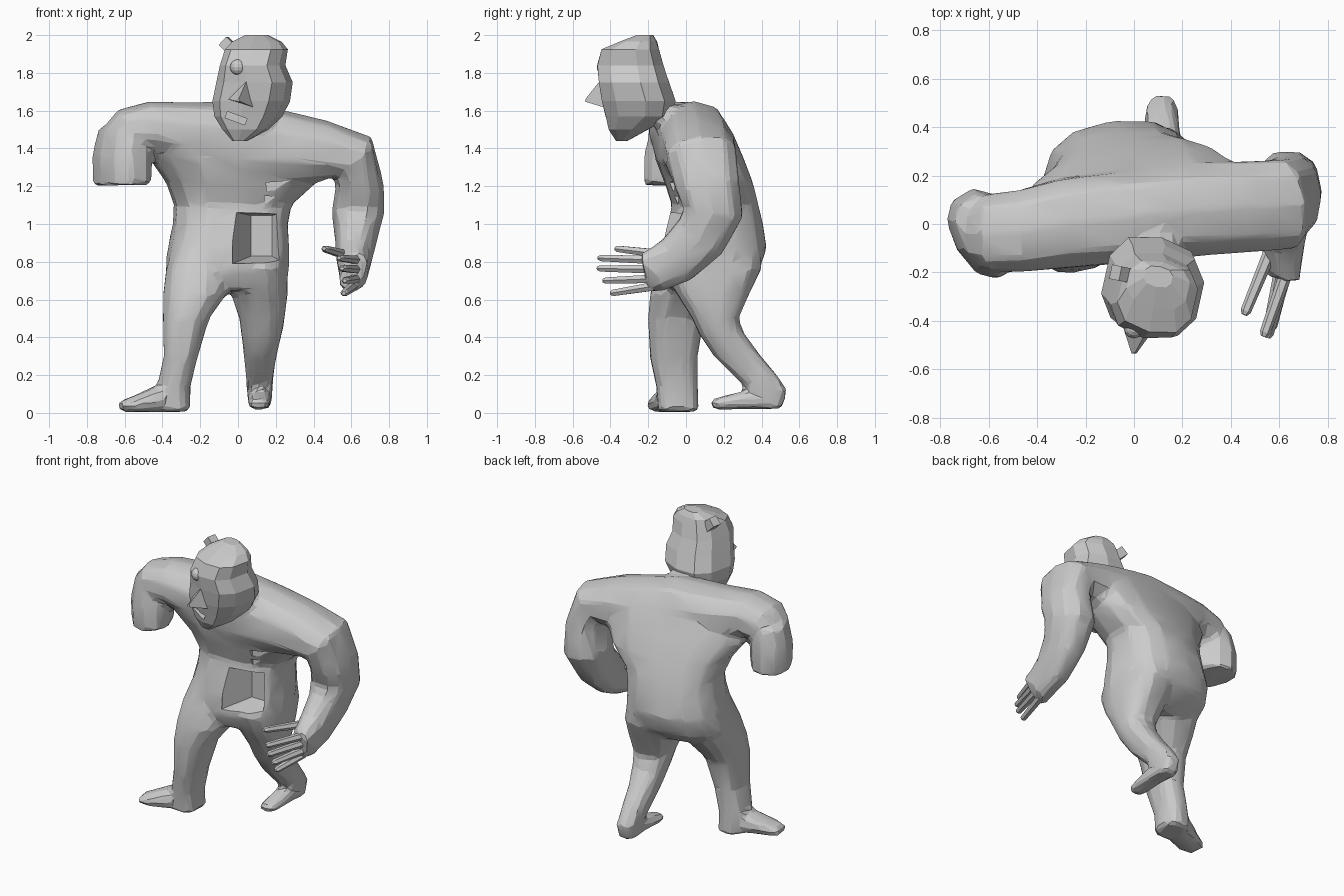
import bpy, bmesh, math
from mathutils import Vector, Euler


def ring(c, u, v, n, e):
    """Super-ellipse cross-section around c with half-axes u and v."""
    pts = []
    for i in range(n):
        a = 2 * math.pi * (i + 0.5) / n
        s, t = math.cos(a), math.sin(a)
        pts.append(c + u * math.copysign(abs(s) ** (2 / e), s)
                   + v * math.copysign(abs(t) ** (2 / e), t))
    return pts


def finish(name, bm):
    me = bpy.data.meshes.new(name)
    bm.to_mesh(me)
    bm.free()
    ob = bpy.data.objects.new(name, me)
    bpy.context.collection.objects.link(ob)
    return ob


def skin(name, rings):
    bm = bmesh.new()
    rows = [[bm.verts.new(p) for p in r] for r in rings]
    n = len(rows[0])
    for a, b in zip(rows, rows[1:]):
        for i in range(n):
            j = (i + 1) % n
            bm.faces.new((a[i], a[j], b[j], b[i]))
    bm.faces.new(rows[0][::-1])
    bm.faces.new(rows[-1])
    bmesh.ops.recalc_face_normals(bm, faces=bm.faces[:])
    return finish(name, bm)


def stack(name, levels, n=12, e=2.5, yaw=0.0):
    """Loft of horizontal sections given as z, x0, x1, y0, y1."""
    r = Euler((0, 0, yaw)).to_matrix()
    return skin(name, [ring(Vector(((x0 + x1) / 2, (y0 + y1) / 2, z)),
                            r @ Vector(((x1 - x0) / 2, 0, 0)),
                            r @ Vector((0, (y1 - y0) / 2, 0)), n, e)
                       for z, x0, x1, y0, y1 in levels])


def tube(name, path, ref, n=10, e=2.4):
    """Loft along a path of x, y, z, half-size along ref, half-size across."""
    pts = [Vector(p[:3]) for p in path]
    rings = []
    for i, p in enumerate(path):
        t = (pts[min(i + 1, len(pts) - 1)] - pts[max(i - 1, 0)]).normalized()
        u = (ref - t * ref.dot(t)).normalized()
        rings.append(ring(pts[i], u * p[3], t.cross(u) * p[4], n, e))
    return skin(name, rings)


def box(name, loc, size, rot=(0, 0, 0)):
    bm = bmesh.new()
    bmesh.ops.create_cube(bm, size=1)
    m = Euler(rot).to_matrix()
    for v in bm.verts:
        v.co = m @ Vector([a * b for a, b in zip(v.co, size)]) + Vector(loc)
    return finish(name, bm)


def bake(ob):
    bpy.context.view_layer.update()
    dg = bpy.context.evaluated_depsgraph_get()
    me = bpy.data.meshes.new_from_object(ob.evaluated_get(dg))
    ob.modifiers.clear()
    ob.data = me


def combine(base, parts, op):
    """Boolean the parts into the base mesh and remove them."""
    for part in parts:
        mod = base.modifiers.new(op, 'BOOLEAN')
        mod.operation, mod.object, mod.solver = op, part, 'EXACT'
        part.hide_render = True
        bake(base)
        bpy.data.objects.remove(part)


Y, Z = Vector((0, 1, 0)), Vector((0, 0, 1))

# Torso, hips turned a little towards the trailing leg
body = stack("body", [
    (0.65, -0.29, 0.20, -0.09, 0.25), (0.75, -0.385, 0.27, -0.14, 0.385),
    (0.87, -0.375, 0.27, -0.13, 0.43), (1.00, -0.345, 0.265, -0.10, 0.41),
    (1.10, -0.34, 0.285, -0.075, 0.385), (1.22, -0.385, 0.42, -0.11, 0.35),
    (1.35, -0.48, 0.49, -0.155, 0.295), (1.46, -0.47, 0.50, -0.14, 0.245),
    (1.56, -0.36, 0.36, -0.06, 0.19)], 14, 2.5, 0.12)

# Shoulders and whole arm in one sweep
arms = tube("arms", [
    (-0.655, -0.04, 1.45, 0.12, 0.09), (-0.59, -0.035, 1.485, 0.165, 0.13),
    (-0.47, -0.03, 1.515, 0.175, 0.135),
    (-0.30, 0.0, 1.48, 0.19, 0.17), (0.0, 0.035, 1.42, 0.20, 0.235),
    (0.25, 0.06, 1.40, 0.20, 0.20), (0.45, 0.07, 1.385, 0.195, 0.165),
    (0.61, 0.08, 1.355, 0.195, 0.145), (0.645, 0.115, 1.20, 0.175, 0.13),
    (0.635, 0.145, 1.06, 0.165, 0.14), (0.625, 0.075, 0.93, 0.15, 0.115),
    (0.615, -0.05, 0.81, 0.135, 0.095), (0.615, -0.16, 0.755, 0.12, 0.08),
    (0.61, -0.22, 0.745, 0.115, 0.06)], Y)

# Arm stump, flattened and turned
stump = tube("stump", [
    (-0.613, -0.04, 1.205, 0.195, 0.13), (-0.615, -0.04, 1.35, 0.195, 0.135),
    (-0.60, -0.035, 1.50, 0.165, 0.12)], Vector((-0.5, 0.86, 0)))

# Legs: one forward, one bent backwards
leg_front = stack("leg_front", [
    (0.005, -0.42, -0.25, -0.15, 0.07), (0.14, -0.43, -0.25, -0.16, 0.065),
    (0.30, -0.395, -0.21, -0.195, 0.065), (0.50, -0.40, -0.15, -0.205, 0.10),
    (0.63, -0.40, -0.055, -0.195, 0.20), (0.76, -0.385, -0.04, -0.155, 0.28),
    (0.90, -0.34, -0.06, -0.10, 0.32)])
leg_back = stack("leg_back", [
    (0.02, 0.055, 0.175, 0.38, 0.51), (0.12, 0.045, 0.185, 0.33, 0.54),
    (0.20, 0.04, 0.19, 0.245, 0.485), (0.30, 0.03, 0.205, 0.145, 0.40),
    (0.42, 0.015, 0.235, 0.065, 0.31), (0.50, 0.005, 0.25, 0.03, 0.28),
    (0.64, -0.045, 0.268, -0.06, 0.345), (0.76, -0.06, 0.265, -0.12, 0.405),
    (0.90, -0.04, 0.23, -0.08, 0.40)])
foot_front = tube("foot_front", [
    (-0.29, 0.0, 0.07, 0.06, 0.07), (-0.34, -0.03, 0.08, 0.08, 0.09),
    (-0.45, -0.09, 0.068, 0.066, 0.095), (-0.56, -0.13, 0.043, 0.042, 0.085),
    (-0.625, -0.14, 0.035, 0.03, 0.065)], Z)
foot_back = tube("foot_back", [
    (0.115, 0.48, 0.08, 0.05, 0.055), (0.115, 0.42, 0.075, 0.058, 0.065),
    (0.115, 0.28, 0.065, 0.046, 0.064), (0.11, 0.18, 0.05, 0.035, 0.06),
    (0.11, 0.13, 0.045, 0.025, 0.05)], Z)

# Neck
neck = tube("neck", [
    (0.04, 0.10, 1.50, 0.12, 0.17), (0.06, 0.0, 1.53, 0.085, 0.13),
    (0.08, -0.16, 1.59, 0.07, 0.11)], Z)
combine(body, [arms, stump, leg_front, leg_back, foot_front, foot_back, neck],
        'UNION')

# Blend the joints, then reduce to coarse facets
rm = body.modifiers.new("blend", 'REMESH')
rm.mode, rm.voxel_size = 'VOXEL', 0.018
sm = body.modifiers.new("soften", 'SMOOTH')
sm.factor, sm.iterations = 0.5, 8
body.modifiers.new("facet", 'DECIMATE').ratio = 0.05
bake(body)

# Tapered belly cavity and chest wounds
def rect(x0, x1, z0, z1, y):
    return [Vector((x, y, z)) for x, z in ((x0, z0), (x1, z0), (x1, z1), (x0, z1))]


combine(body, [
    skin("cavity", [rect(-0.03, 0.255, 0.79, 1.065, -0.30),
                    rect(-0.03, 0.255, 0.79, 1.065, -0.12),
                    rect(0.07, 0.18, 0.83, 1.045, 0.05)]),
    box("wound_upper", (0.25, -0.13, 1.205), (0.20, 0.14, 0.045), (0, -0.08, 0)),
    box("wound_lower", (0.20, -0.09, 1.125), (0.12, 0.10, 0.04), (0, 0.06, 0)),
], 'DIFFERENCE')

# Fingers and thumb
tips = [((0.56, -0.12, 0.84), (0.455, -0.375, 0.87)),
        ((0.64, -0.17, 0.81), (0.535, -0.465, 0.82)),
        ((0.635, -0.17, 0.76), (0.55, -0.47, 0.765)),
        ((0.63, -0.17, 0.71), (0.565, -0.44, 0.70)),
        ((0.61, -0.17, 0.67), (0.56, -0.40, 0.633))]
for k, (a, b) in enumerate(tips):
    a, b = Vector(a), Vector(b)
    m = a.lerp(b, 0.94)
    tube("finger_%d" % k, [(*a, 0.026, 0.028), (*m, 0.019, 0.022),
                           (*b, 0.01, 0.012)], Z, 6, 2)

# Head
head = stack("head", [
    (1.44, -0.03, 0.05, -0.37, -0.31), (1.50, -0.08, 0.16, -0.41, -0.20),
    (1.57, -0.12, 0.23, -0.43, -0.07), (1.65, -0.13, 0.27, -0.45, -0.05),
    (1.75, -0.11, 0.285, -0.465, -0.085), (1.84, -0.09, 0.245, -0.475, -0.115),
    (1.925, -0.065, 0.26, -0.45, -0.14), (1.965, -0.03, 0.23, -0.35, -0.155),
    (2.00, 0.04, 0.16, -0.26, -0.175)], 10, 2.6, -0.22)
combine(head, [box("mouth", (-0.01, -0.42, 1.56), (0.11, 0.10, 0.035),
                   (0, 0.35, 0))], 'DIFFERENCE')

# Nose
skin("nose", [[Vector(p) for p in ((-0.05, -0.41, 1.66), (0.10, -0.41, 1.61),
                                   (0.06, -0.43, 1.79))],
              [Vector(p) for p in ((-0.01, -0.535, 1.65), (0.01, -0.535, 1.648),
                                   (0.005, -0.53, 1.665))]])

# Bulging eye
bm = bmesh.new()
bmesh.ops.create_uvsphere(bm, u_segments=12, v_segments=8, radius=0.042)
bmesh.ops.translate(bm, verts=bm.verts[:], vec=(0.0, -0.43, 1.83))
eye = finish("eye", bm)

# Slab stuck in the side of the head
box("head_slab", (-0.03, -0.21, 1.925), (0.13, 0.06, 0.06), (0, 0.75, -0.2))

# Smooth the body softly, keep the head faceted
bpy.ops.object.select_all(action='DESELECT')
for ob in bpy.context.scene.objects:
    if ob.name == "body" or ob.name.startswith(("finger", "eye")):
        ob.select_set(True)
bpy.context.view_layer.objects.active = body
bpy.ops.object.shade_smooth_by_angle(angle=math.radians(14))
